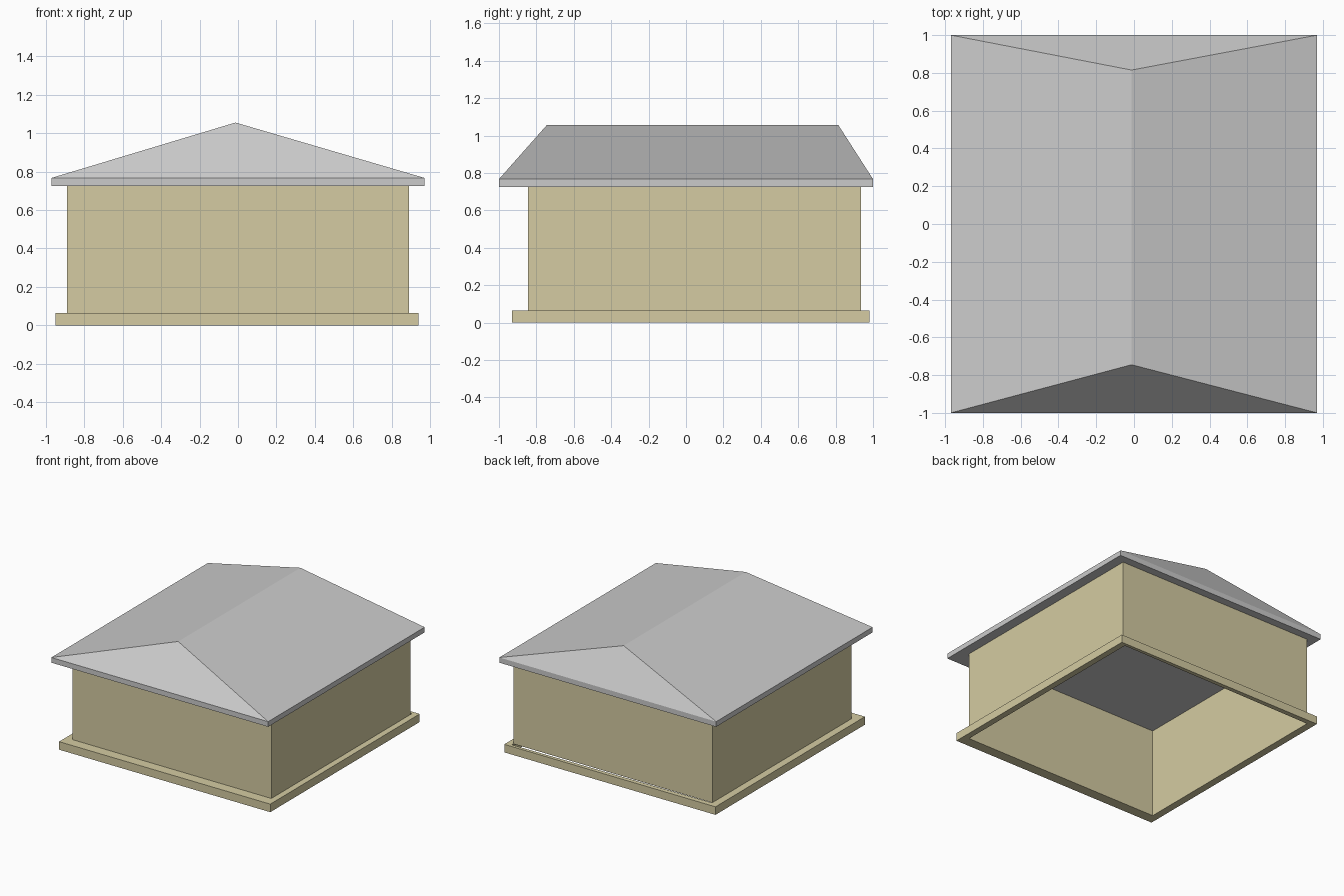
import bpy

if "Cube" in bpy.data.objects:
    bpy.data.objects.remove(bpy.data.objects["Cube"])

khaki = bpy.data.materials.new("khaki")
khaki.diffuse_color = (0.66, 0.60, 0.36, 1)
khaki.use_nodes = True
khaki.node_tree.nodes["Principled BSDF"].inputs["Base Color"].default_value = khaki.diffuse_color


def rect(x0, x1, y0, y1, z):
    return [(x0, y0, z), (x1, y0, z), (x1, y1, z), (x0, y1, z)]


def bridge(a, b, n=4):
    """Quads joining two loops of n vertices starting at a and b."""
    return [(a + i, a + (i + 1) % n, b + (i + 1) % n, b + i) for i in range(n)]


def build(name, verts, faces, mat=None):
    me = bpy.data.meshes.new(name)
    me.from_pydata(verts, [], faces)
    ob = bpy.data.objects.new(name, me)
    bpy.context.collection.objects.link(ob)
    if mat:
        me.materials.append(mat)
    return ob


BASE_Z, WALL_Z, EAVE_Z, RIDGE_Z = 0.065, 0.725, 0.767, 1.055

# base: hollow plinth ring, its back inner edge slightly skewed from the wall
def hole(z):
    return [(-0.89, -0.845, z), (0.89, -0.845, z), (0.89, 0.955, z), (-0.89, 0.937, z)]

outer = (-0.95, 0.94, -0.93, 0.98)
build("base_plinth",
      rect(*outer, 0) + rect(*outer, BASE_Z) + hole(BASE_Z) + hole(0),
      bridge(0, 4) + bridge(4, 8) + bridge(8, 12) + bridge(12, 0), khaki)

# walls: thin open shell standing on the plinth
wall = (-0.89, 0.89, -0.845, 0.935)
build("walls", rect(*wall, BASE_Z) + rect(*wall, WALL_Z), bridge(0, 4), khaki)

# roof: solid slab with fascia and steep hipped ends
eave = (-0.97, 0.97, -1, 1)
ridge = [(-0.013, -0.745, RIDGE_Z), (-0.013, 0.815, RIDGE_Z)]
build("hipped_roof",
      rect(*eave, WALL_Z) + rect(*eave, EAVE_Z) + ridge,
      [(3, 2, 1, 0)] + bridge(0, 4)
      + [(4, 5, 8), (5, 6, 9, 8), (6, 7, 9), (7, 4, 8, 9)])
